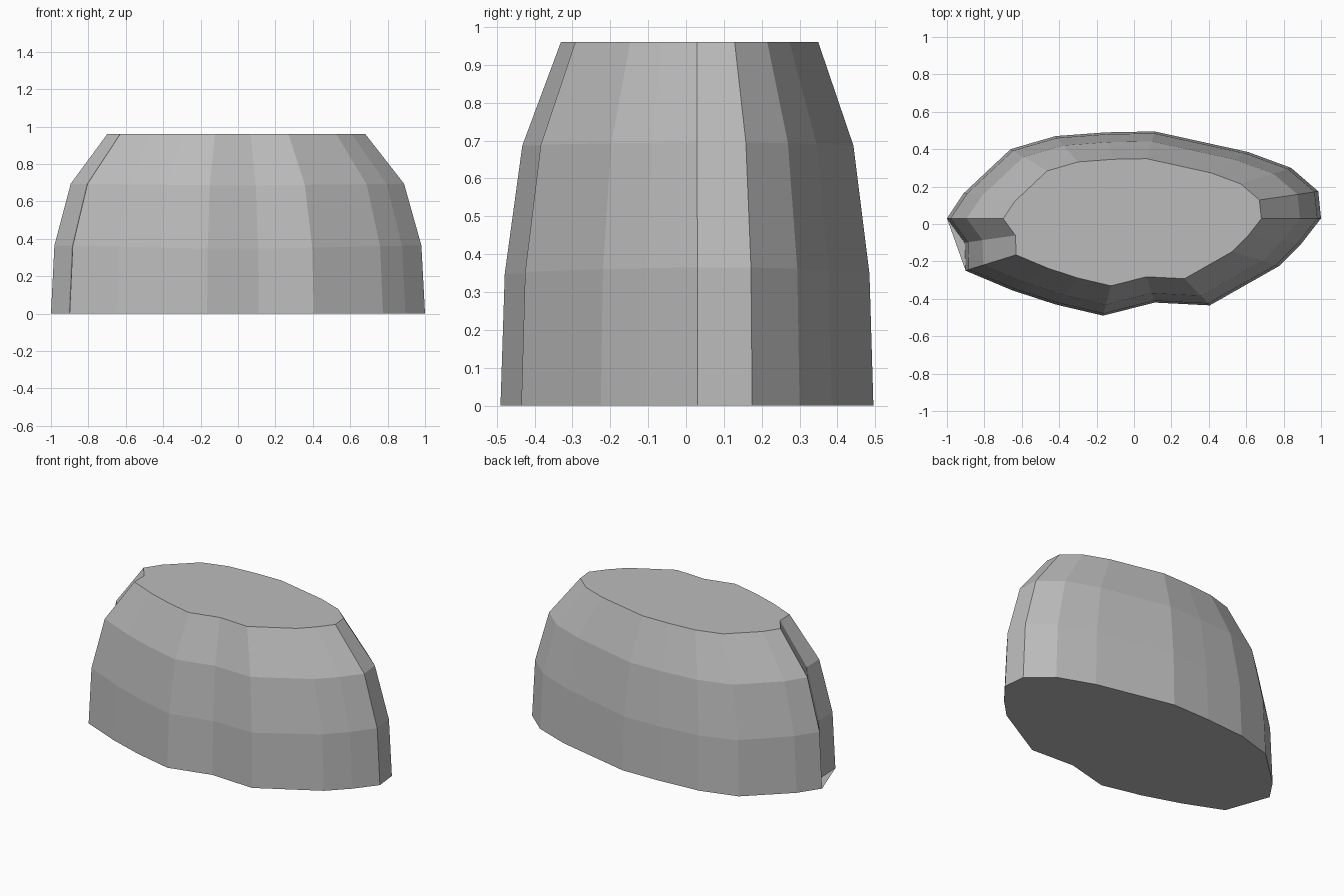
import bpy, bmesh

if "Cube" in bpy.data.objects:
    bpy.data.objects.remove(bpy.data.objects["Cube"])

# Ground outline, counter-clockwise from the right tip
outline = [(1.0, .03), (.985, .175), (.84, .30), (.61, .385), (.11, .495),
           (-.15, .49), (-.42, .47), (-.66, .40), (-.91, .165), (-1.0, .03),
           (-.905, -.10), (-.90, -.25), (-.65, -.355), (-.42, -.43), (-.165, -.49),
           (.11, -.42), (.405, -.435), (.775, -.225), (.895, -.105)]
NOTCH = 10  # corner cut into the left end

# Height, scale and end lift of each ring
levels = [(0, 1, 0), (.345, .978, .02), (.685, .888, .01), (.96, .69, 0)]
CX, CY = -.03, .025

bm = bmesh.new()
rings = []
for z, s, lift in levels:
    k = s + (.003 if 0 < z < .9 else 0)
    rings.append([bm.verts.new((CX + (x - CX) * k, CY + (y - CY) * s, z + lift * abs(x)))
                  for x, y in outline])

# Side walls
n = len(outline)
for lo, hi in zip(rings, rings[1:]):
    for i in range(n):
        j = (i + 1) % n
        bm.faces.new((lo[i], lo[j], hi[j], hi[i]))

# Flat top, and a base that runs straight across the notch
bm.faces.new(rings[-1])
base = rings[0]
bm.faces.new(list(reversed([v for i, v in enumerate(base) if i != NOTCH])))

mesh = bpy.data.meshes.new("rock")
bm.to_mesh(mesh)
bm.free()
rock = bpy.data.objects.new("rock", mesh)
bpy.context.collection.objects.link(rock)

# Stone colour
stone = bpy.data.materials.new("stone grey")
stone.diffuse_color = (.5, .5, .5, 1)
stone.use_nodes = True
stone.node_tree.nodes["Principled BSDF"].inputs["Base Color"].default_value = stone.diffuse_color
mesh.materials.append(stone)
